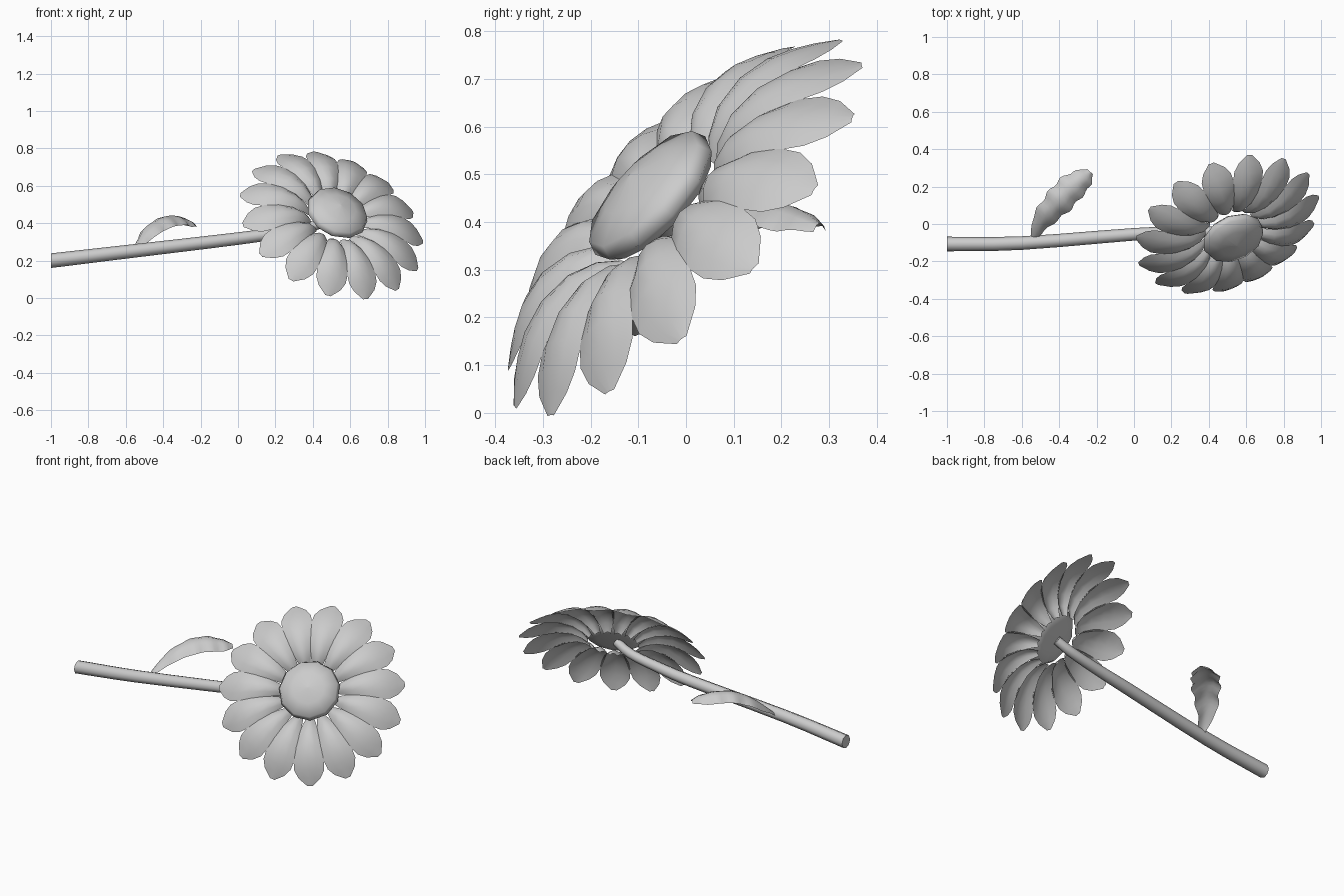
import bpy, bmesh, math
from mathutils import Vector

if "Cube" in bpy.data.objects:
    bpy.data.objects.remove(bpy.data.objects["Cube"])

grey = bpy.data.materials.new("light_grey")
grey.diffuse_color = (0.6, 0.6, 0.6, 1)
grey.use_nodes = True
grey.node_tree.nodes["Principled BSDF"].inputs["Base Color"].default_value = grey.diffuse_color

# Flower head frame: facing direction, two in-plane axes, disc centre
N = Vector((0.32, -0.70, 0.65)).normalized()
E1 = (Vector((1, 0, 0)) - N * N.x).normalized()
E2 = N.cross(E1)
C = Vector((0.53, -0.072, 0.453))


def head_point(r, ang, h, side=0.0):
    """Point on the head: radius, angle, height along N, sideways offset."""
    out = E1 * math.cos(ang) + E2 * math.sin(ang)
    return C + out * r + N.cross(out) * side + N * h


def skin(name, rows, closed=False, cap=False, angle=60):
    """Mesh from rows of points, optionally closed around and capped."""
    bm = bmesh.new()
    vr = [[bm.verts.new(p) for p in row] for row in rows]
    n = len(rows[0])
    for a, b in zip(vr, vr[1:]):
        for j in range(n if closed else n - 1):
            k = (j + 1) % n
            bm.faces.new((a[j], a[k], b[k], b[j]))
    if cap:
        bm.faces.new(vr[0])
        bm.faces.new(vr[-1])
    bmesh.ops.remove_doubles(bm, verts=bm.verts, dist=1e-5)
    bmesh.ops.recalc_face_normals(bm, faces=bm.faces)
    me = bpy.data.meshes.new(name)
    bm.to_mesh(me)
    bm.free()
    me.materials.append(grey)
    ob = bpy.data.objects.new(name, me)
    bpy.context.collection.objects.link(ob)
    bpy.ops.object.select_all(action='DESELECT')
    bpy.context.view_layer.objects.active = ob
    ob.select_set(True)
    bpy.ops.object.shade_smooth_by_angle(angle=math.radians(angle))
    return ob


def smooth_path(pts, steps):
    """Catmull-Rom interpolation of tuples."""
    p = [Vector(q) for q in pts]
    p = [p[0] * 2 - p[1]] + p + [p[-1] * 2 - p[-2]]
    out = []
    for i in range(1, len(p) - 2):
        a, b, c, d = p[i - 1:i + 3]
        for s in range(steps):
            t = s / steps
            out.append(0.5 * (2 * b + (c - a) * t + (2 * a - 5 * b + 4 * c - d) * t * t
                              + (3 * b - a - 3 * c + d) * t ** 3))
    return out + [p[-2]]


# Domed flower centre, radius and height rings
disc = [(0.09, -0.040), (0.145, -0.030), (0.171, -0.004), (0.160, 0.026),
        (0.09, 0.050), (0.005, 0.068)]
SIDES = 11
rows = [[head_point(r, 2 * math.pi * j / SIDES, h) for j in range(SIDES)] for r, h in disc]
skin("flower_centre", rows, closed=True, cap=True, angle=80)

# Petals: radius, height, half width, edge droop
petal = [(0.14, -0.050, 0.020, 0.012), (0.18, -0.012, 0.036, 0.022),
         (0.24, 0.012, 0.054, 0.026), (0.32, 0.012, 0.073, 0.026),
         (0.39, -0.010, 0.085, 0.024), (0.44, -0.039, 0.083, 0.018),
         (0.48, -0.068, 0.061, 0.010), (0.518, -0.099, 0.014, 0.002)]
COUNT = 15
for i in range(COUNT):
    ang = math.radians(4) + 2 * math.pi * i / COUNT
    rows = [[head_point(r, ang, h - d * s * s, w * s) for s in (-1, -0.5, 0, 0.5, 1)]
            for r, h, w, d in petal]
    skin(f"petal_{i + 1}", rows, angle=80)

# Tapering stem
path = smooth_path([(-1, -0.107, 0.2), (-0.6, -0.102, 0.247), (0, -0.055, 0.318),
                    (0.22, -0.045, 0.35), (0.4, -0.04, 0.385), (0.5, -0.048, 0.428)], 3)
rows = []
for i, p in enumerate(path):
    if i == 0:
        t = Vector((1, 0, 0))
    else:
        t = (path[min(i + 1, len(path) - 1)] - path[i - 1]).normalized()
    u = t.cross(Vector((0, 0, 1))).normalized()
    v = u.cross(t)
    r = 0.039 - 0.014 * i / (len(path) - 1)
    rows.append([p + u * r * math.cos(a) + v * r * math.sin(a)
                 for a in (2 * math.pi * j / 8 for j in range(8))])
skin("stem", rows, closed=True, cap=True)

# Arched leaf with wavy edges (fourth value is half width)
leaf = smooth_path([(-0.54, -0.075, 0.265, 0.016), (-0.50, 0.01, 0.350, 0.050),
                    (-0.445, 0.075, 0.407, 0.066), (-0.39, 0.135, 0.436, 0.076),
                    (-0.335, 0.195, 0.440, 0.074), (-0.28, 0.240, 0.425, 0.060),
                    (-0.235, 0.280, 0.398, 0.022)], 4)
side = Vector((-0.74, 0.66, 0.08)).normalized()
rows = []
for i, q in enumerate(leaf):
    wave = math.sin(i * math.pi / 2.5)
    w = q.w * (1 + 0.10 * wave)
    drop = 0.045 * min(1, q.w / 0.07)
    rows.append([q.xyz + side * w * s + Vector((0, 0, s * s * (0.003 * wave - drop)))
                 for s in (-1, -0.5, 0, 0.5, 1)])
skin("leaf", rows, angle=80)
